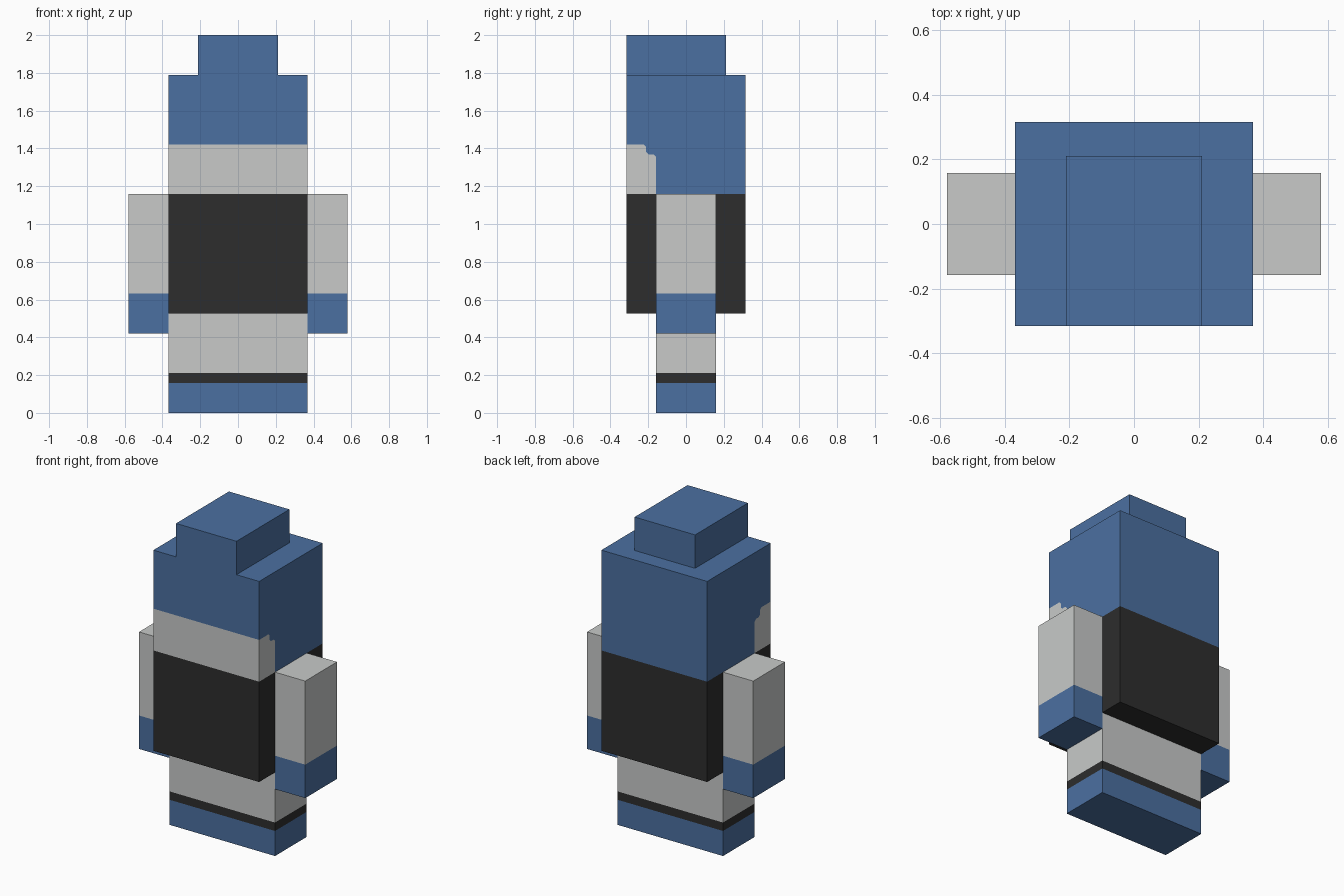
import bpy, bmesh
from mathutils import Vector

if "Cube" in bpy.data.objects:
    bpy.data.objects.remove(bpy.data.objects["Cube"])

U = 2 / 38  # one block unit


def srgb(c):
    c /= 255
    return c / 12.92 if c <= 0.04045 else ((c + 0.055) / 1.055) ** 2.4


def material(name, rgb):
    m = bpy.data.materials.new(name)
    m.diffuse_color = (*[srgb(c) for c in rgb], 1)
    m.use_nodes = True
    m.node_tree.nodes["Principled BSDF"].inputs["Base Color"].default_value = m.diffuse_color
    return m


blue = material("blue", (75, 112, 161))
grey = material("light grey", (200, 202, 201))
dark = material("charcoal", (45, 45, 45))
black = material("black", (13, 13, 13))


def finish(name, bm, mats):
    bmesh.ops.recalc_face_normals(bm, faces=bm.faces[:])
    bmesh.ops.scale(bm, vec=(U, U, U), verts=bm.verts[:])
    me = bpy.data.meshes.new(name)
    bm.to_mesh(me)
    bm.free()
    for m in mats:
        me.materials.append(m)
    ob = bpy.data.objects.new(name, me)
    bpy.context.collection.objects.link(ob)
    return ob


def box(name, lo, hi, mats, cuts=(), rule=None):
    """Box in block units; cuts are (point, normal) planes, rule picks the colour."""
    bm = bmesh.new()
    bmesh.ops.create_cube(bm, size=1)
    lo, hi = Vector(lo), Vector(hi)
    for v in bm.verts:
        v.co = (lo + hi) / 2 + v.co * (hi - lo)
    for co, no in cuts:
        bmesh.ops.bisect_plane(bm, geom=bm.verts[:] + bm.edges[:] + bm.faces[:],
                               plane_co=co, plane_no=no)
    if rule:
        for f in bm.faces:
            f.material_index = rule(f.calc_center_median())
    return finish(name, bm, mats)


def plate(name, rows, mat, front=-6, keep=()):
    """Thin stepped plate from (z, x0, x1) rows, with clipped corners."""
    bm = bmesh.new()
    for z, x0, x1 in rows:
        for x in range(x0, x1):
            bm.faces.new([bm.verts.new((px, front - 0.06, pz)) for px, pz in
                          ((x, z), (x + 1, z), (x + 1, z + 1), (x, z + 1))])
    bmesh.ops.remove_doubles(bm, verts=bm.verts[:], dist=0.01)
    bmesh.ops.dissolve_limit(bm, angle_limit=0.02, use_dissolve_boundaries=True,
                             verts=bm.verts[:], edges=bm.edges[:])
    corners = [v for v in bm.verts if round(v.co.z) not in keep]
    bmesh.ops.bevel(bm, geom=corners, offset=0.25, offset_type='OFFSET',
                    segments=1, profile=0.5, affect='VERTICES')
    ext = bmesh.ops.extrude_face_region(bm, geom=bm.faces[:])
    for v in ext["geom"]:
        if isinstance(v, bmesh.types.BMVert):
            v.co.y = front + 0.02
    return finish(name, bm, [mat])


def level(z):
    return ((0, 0, z), (0, 0, 1))


# legs: blue shoes, dark band, grey trousers
box("legs", (-7, -3, 0), (7, 3, 10), [blue, dark, grey], [level(3), level(4)],
    lambda c: 0 if c.z < 3 else 1 if c.z < 4 else 2)

# torso
box("torso", (-7, -6, 10), (7, 6, 22), [dark])

# arms with blue hands
for side, x in (("left", -11), ("right", 7)):
    box(side + "_arm", (x, -3, 8), (x + 4, 3, 22), [blue, grey], [level(12)],
        lambda c: 0 if c.z < 12 else 1)


# head: blue hood with a grey face wrapping around the front corners
def face_area(c):
    s = c.y + c.z
    return int(c.y < -3 and c.z < 27 and s < 22.75
               and (c.z < 26 or c.y < -4 or s < 22.25))


box("head", (-7, -6, 22), (7, 6, 34), [blue, grey],
    [level(26), level(27), ((0, -4, 0), (0, 1, 0)), ((0, -3, 0), (0, 1, 0)),
     ((0, 0, 22.25), (0, 1, 1)), ((0, 0, 22.75), (0, 1, 1))], face_area)

# hood top
box("hood_top", (-4, -6, 34), (4, 4, 38), [blue])

# hair: widening steps down to a three-toothed fringe
hair = [(33 - i, -w, w) for i, w in enumerate((1, 2, 3, 4, 5, 6, 6))]
plate("hair", hair + [(26, -5, -2), (26, -1, 1), (26, 2, 5)], black, keep=(34,))

# face details
plate("eye", [(24, -3, -2)], black)
plate("mouth", [(24, 1, 4), (23, -2, 2)], black)
plate("cheek_patch", [(23, 2, 5), (22, 2, 5)], blue, keep=(22,))

# tree emblem on the chest
tree = [(20 - i, -w, w) for i, w in enumerate((1, 2, 3, 4, 5, 5))]
plate("chest_emblem", tree + [(14, -4, -2), (14, -1, 1), (14, 2, 4),
                              (13, -1, 1), (12, -1, 1)], blue)
